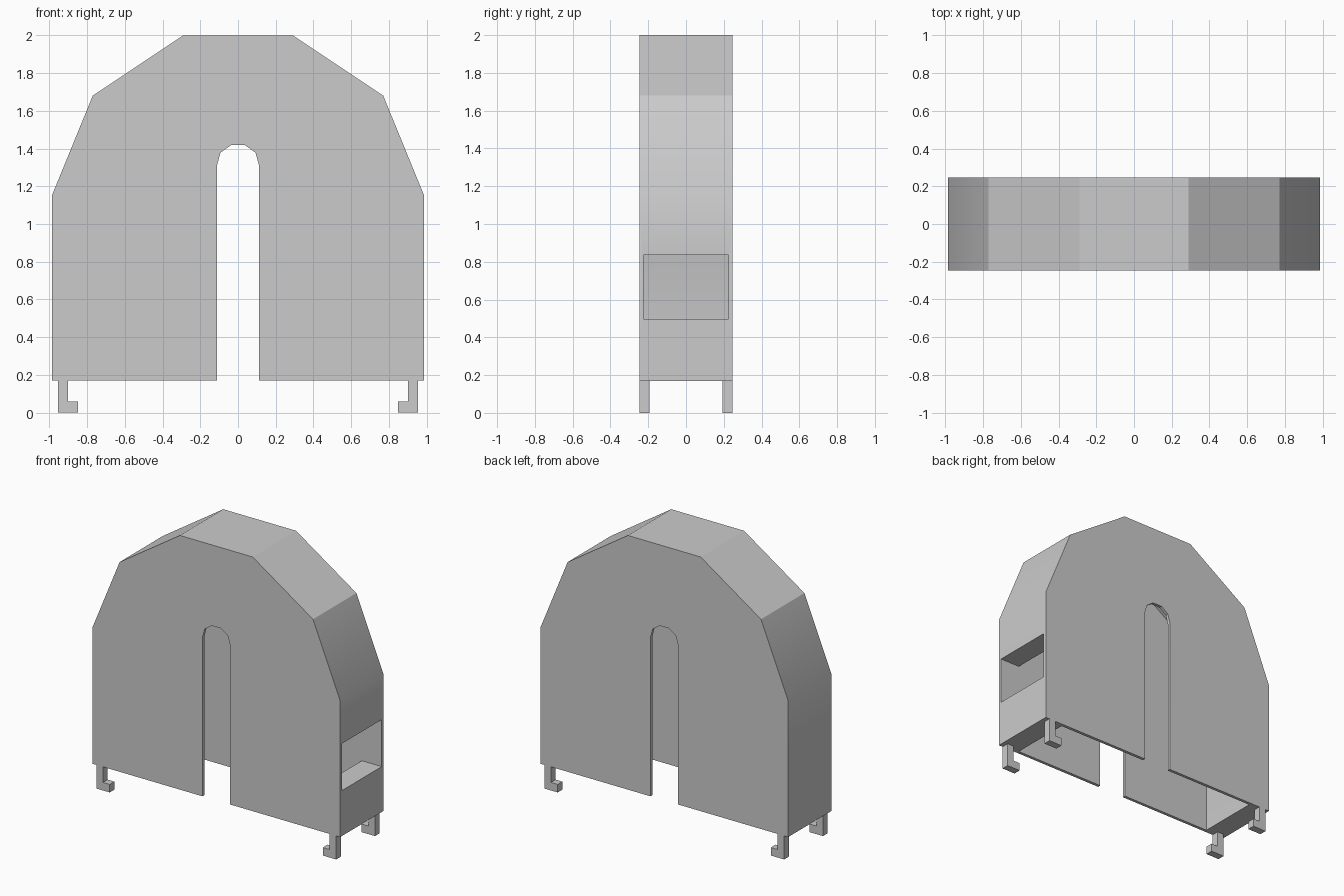
import bpy
import bmesh
from mathutils import Vector
from mathutils.geometry import intersect_line_line_2d, intersect_line_line

cube = bpy.data.objects.get("Cube")
if cube:
    bpy.data.objects.remove(cube, do_unlink=True)

GREY = (0.6, 0.6, 0.6, 1.0)
grey = bpy.data.materials.new("plain grey")
grey.use_nodes = True
grey.diffuse_color = GREY
grey.node_tree.nodes["Principled BSDF"].inputs["Base Color"].default_value = GREY

HALF_DEPTH = 0.247
PLATE = 0.022       # front and back sheets
SHELL = 0.158       # side walls and roof
BASE = 0.17         # underside of the housing


def prism(name, outline, y0, y1):
    """Extrude an x-z outline from y0 to y1."""
    mesh = bpy.data.meshes.new(name)
    bm = bmesh.new()
    face = bm.faces.new([bm.verts.new((x, y0, z)) for x, z in outline])
    moved = bmesh.ops.extrude_face_region(bm, geom=[face])["geom"]
    verts = [g for g in moved if isinstance(g, bmesh.types.BMVert)]
    bmesh.ops.translate(bm, verts=verts, vec=(0, y1 - y0, 0))
    bmesh.ops.recalc_face_normals(bm, faces=bm.faces)
    bm.to_mesh(mesh)
    bm.free()
    mesh.materials.append(grey)
    obj = bpy.data.objects.new(name, mesh)
    bpy.context.collection.objects.link(obj)
    return obj


def mirrored(half):
    """Close a right-hand outline, listed bottom to top, across x = 0."""
    return half + [(-x, z) for x, z in reversed(half)]


def inset(half, t):
    """Offset a right-hand outline inward by t, running to the centre line."""
    pts = [Vector(p) for p in half] + [Vector((0, half[-1][1]))]
    lines = []
    for a, b in zip(pts, pts[1:]):
        d = (b - a).normalized()
        shift = Vector((-d.y, d.x)) * t
        lines.append((a + shift, b + shift))
    corners = [lines[0][0]]
    for (a, b), (c, d) in zip(lines, lines[1:]):
        hit = intersect_line_line(a.to_3d(), b.to_3d(), c.to_3d(), d.to_3d())
        corners.append(hit[0])
    return [(p[0], p[1]) for p in corners]


def box_outline(x0, x1, z0, z1):
    return [(x0, z0), (x1, z0), (x1, z1), (x0, z1)]


def cut(target, cutter):
    """Subtract a cutter for good and remove it."""
    mod = target.modifiers.new("cut", "BOOLEAN")
    mod.operation = "DIFFERENCE"
    mod.solver = "EXACT"
    mod.object = cutter
    cutter.hide_render = True
    bpy.context.view_layer.objects.active = target
    bpy.ops.object.modifier_apply(modifier=mod.name)
    bpy.data.objects.remove(cutter, do_unlink=True)


# Faceted arch housing
arch = [(0.987, BASE), (0.987, 1.15), (0.77, 1.68), (0.29, 2.0)]
housing = prism("arched_housing", mirrored(arch), -HALF_DEPTH, HALF_DEPTH)

# Hollow interior, open underneath
inner = inset(arch, SHELL)
inner[0] = (inner[0][0], BASE - 0.1)
inside = HALF_DEPTH - PLATE
cut(housing, prism("cavity_cutter", mirrored(inner), -inside, inside))

# Round-topped slot through the front and back sheets
slot = [(0.11, BASE - 0.1), (0.11, 1.315), (0.093, 1.378), (0.037, 1.418)]
cut(housing, prism("slot_cutter", mirrored(slot), -0.4, 0.4))

# Window through the left side wall
cut(housing, prism("window_cutter", box_outline(0.7, 1.1, 0.497, 0.835), -inside, inside))

bpy.ops.object.select_all(action="DESELECT")
housing.select_set(True)
bpy.context.view_layer.objects.active = housing
bpy.ops.object.shade_smooth_by_angle(angle=0.5236)

# Hooked feet at the four corners, toes pointing inward
hook = [(0.955, 0), (0.955, BASE), (0.902, BASE), (0.902, 0.058), (0.849, 0.058), (0.849, 0)]
for side, sx in (("left", 1), ("right", -1)):
    outline = [(sx * x, z) for x, z in hook]
    for end, sy in (("front", -1), ("back", 1)):
        prism(f"{end}_{side}_hook_foot", outline, sy * HALF_DEPTH, sy * (HALF_DEPTH - 0.053))
